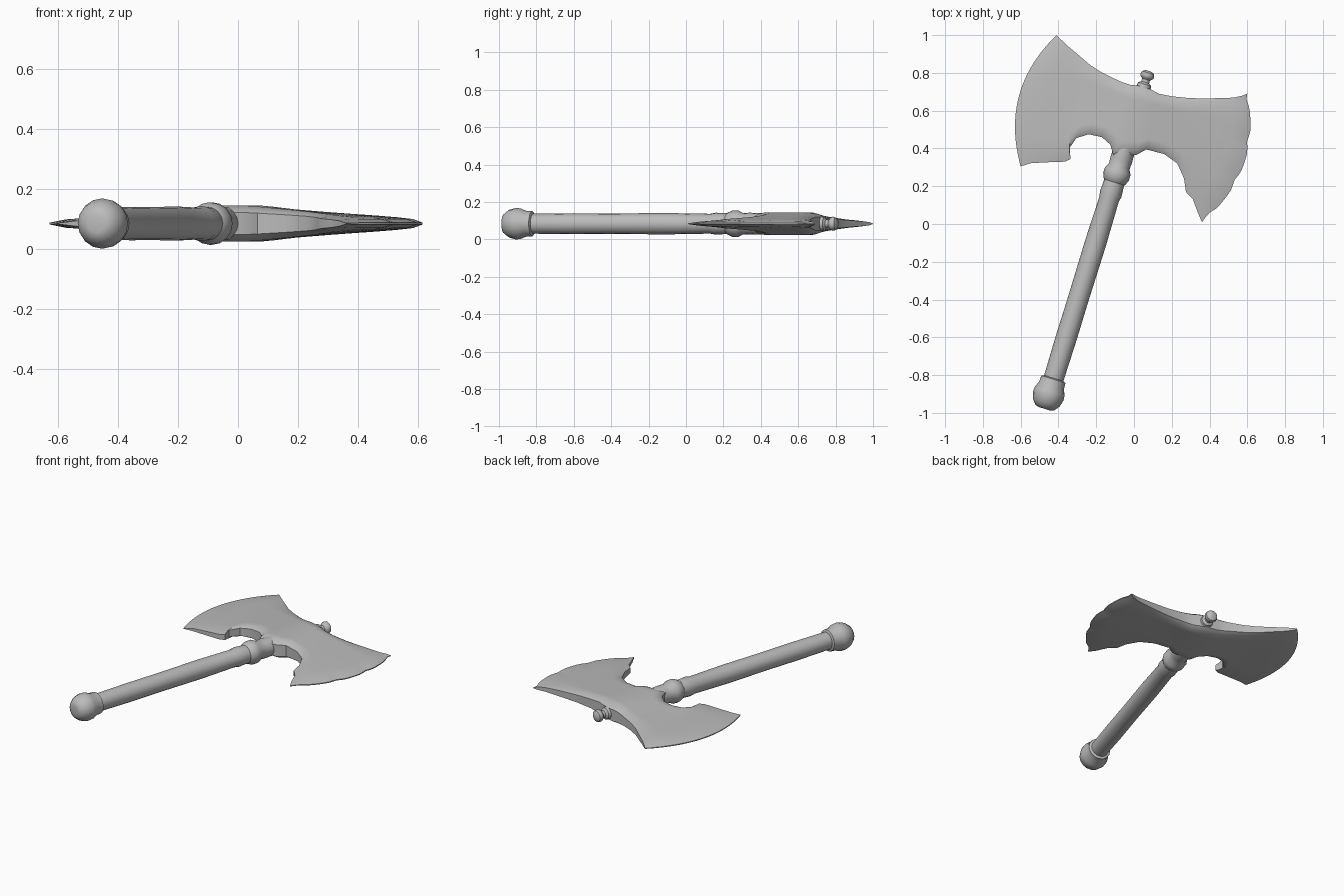
import bpy, bmesh, math
from mathutils import Vector

if "Cube" in bpy.data.objects:
    bpy.data.objects.remove(bpy.data.objects["Cube"])

MID = 0.084                                   # height of the axe's mid plane
AXIS = Vector((0.295, 0.955, 0)).normalized()
SIDE = Vector((AXIS.y, -AXIS.x, 0))
UP = Vector((0, 0, 1))

steel = bpy.data.materials.new("plain_grey")
steel.diffuse_color = (0.5, 0.5, 0.5, 1)
steel.use_nodes = True
steel.node_tree.nodes["Principled BSDF"].inputs["Base Color"].default_value = steel.diffuse_color


def finish(bm, name, angle):
    bmesh.ops.remove_doubles(bm, verts=bm.verts, dist=0.0002)
    bmesh.ops.recalc_face_normals(bm, faces=bm.faces)
    mesh = bpy.data.meshes.new(name)
    bm.to_mesh(mesh)
    bm.free()
    mesh.materials.append(steel)
    obj = bpy.data.objects.new(name, mesh)
    bpy.context.collection.objects.link(obj)
    bpy.ops.object.select_all(action='DESELECT')
    obj.select_set(True)
    bpy.context.view_layer.objects.active = obj
    bpy.ops.object.shade_smooth_by_angle(angle=math.radians(angle))
    return obj


def turned(name, profile, sides=16, angle=40):
    """Revolve (y along the shaft, radius) pairs around the slanted shaft axis."""
    bm = bmesh.new()
    rings = []
    for y, r in profile:
        c = Vector((-0.1725 + 0.309 * y, y, MID))
        rings.append([bm.verts.new(c + r * (math.cos(a) * SIDE + math.sin(a) * UP))
                      for a in (2 * math.pi * i / sides for i in range(sides))])
    for a, b in zip(rings, rings[1:]):
        for i in range(sides):
            j = (i + 1) % sides
            bm.faces.new((a[i], a[j], b[j], b[i]))
    bm.faces.new(rings[0])
    bm.faces.new(rings[-1])
    return finish(bm, name, angle)


# Shaft, pommel, collar and top finial
turned("shaft", [(-0.84, 0.053), (-0.6, 0.056), (-0.4, 0.055), (-0.1, 0.057),
                 (0.13, 0.053), (0.16, 0.059), (0.2, 0.056), (0.34, 0.056),
                 (0.5, 0.057), (0.69, 0.05)])
turned("pommel", [(-0.978, 0.03), (-0.972, 0.052), (-0.945, 0.074), (-0.91, 0.084),
                  (-0.885, 0.082), (-0.855, 0.069), (-0.822, 0.067), (-0.815, 0.05)])
turned("collar", [(0.215, 0.05), (0.225, 0.06), (0.25, 0.071), (0.28, 0.071),
                  (0.305, 0.057), (0.34, 0.059), (0.40, 0.057)])
turned("finial", [(0.68, 0.048), (0.725, 0.038), (0.74, 0.036), (0.75, 0.022),
                  (0.765, 0.021), (0.775, 0.034), (0.785, 0.038), (0.8, 0.034),
                  (0.81, 0.018)])

# Double-bladed head: top x, top y, bottom x, bottom y, half thickness, outward bulge
STATIONS = [
    (-.410, 1.00, -.600, .305, .003, -.107),
    (-.390, .980, -.545, .322, .014, -.092),
    (-.350, .942, -.450, .327, .021, -.070),
    (-.300, .900, -.365, .330, .026, -.050),
    (-.275, .878, -.335, .345, .029, -.040),
    (-.230, .840, -.343, .400, .034, -.020),
    (-.170, .802, -.305, .455, .039, -.008),
    (-.105, .770, -.240, .475, .045, 0),
    (-.060, .750, -.170, .460, .051, 0),
    (-.020, .737, -.125, .420, .057, 0),
    (.020, .733, -.110, .365, .060, 0),
    (.090, .712, .012, .365, .060, 0),
    (.130, .690, .065, .395, .056, 0),
    (.200, .676, .160, .370, .047, 0),
    (.300, .666, .230, .320, .039, .005),
    (.400, .665, .265, .240, .032, .015),
    (.470, .667, .275, .170, .027, .040),
    (.530, .669, .312, .130, .021, .075),
    (.575, .680, .338, .060, .015, .095),
    (.600, .690, .360, .010, .003, .107),
]
ROWS = 24
bm = bmesh.new()
grids = ([], [])
last = len(STATIONS) - 1
for k, (tx, ty, bx, by, half, bulge) in enumerate(STATIONS):
    top, bot = Vector((tx, ty, MID)), Vector((bx, by, MID))
    chord = (bot - top).normalized()
    out = Vector((-chord.y, chord.x, 0))
    cols = ([], [])
    for i in range(ROWS + 1):
        v = i / ROWS
        p = top.lerp(bot, v) + out * (bulge * 4 * v * (1 - v))
        # battle chips: the ground bevel of the right blade wanders inward
        if k >= last - 1 and 0 < i < ROWS:
            chip = max(0, math.sin(v * 21 + 0.9)) ** 2
            p -= out * chip * (0.022 if k == last - 1 else 0.012)
        edge = min(v, 1 - v) * 2
        h = half * (0.62 + 0.38 * min(1, edge / 0.3) ** 0.6)
        for col, s in zip(cols, (1, -1)):
            col.append(bm.verts.new(p + UP * (h * s)))
    grids[0].append(cols[0])
    grids[1].append(cols[1])

for g in grids:                                # broad cheeks
    for a, b in zip(g, g[1:]):
        for i in range(ROWS):
            bm.faces.new((a[i], a[i + 1], b[i + 1], b[i]))
upper, lower = grids
for k in range(last):                          # top and bottom rims
    for i in (0, ROWS):
        bm.faces.new((upper[k][i], upper[k + 1][i], lower[k + 1][i], lower[k][i]))
for k in (0, last):                            # cutting edges
    for i in range(ROWS):
        bm.faces.new((upper[k][i], upper[k][i + 1], lower[k][i + 1], lower[k][i]))
finish(bm, "double_blade", 35)
